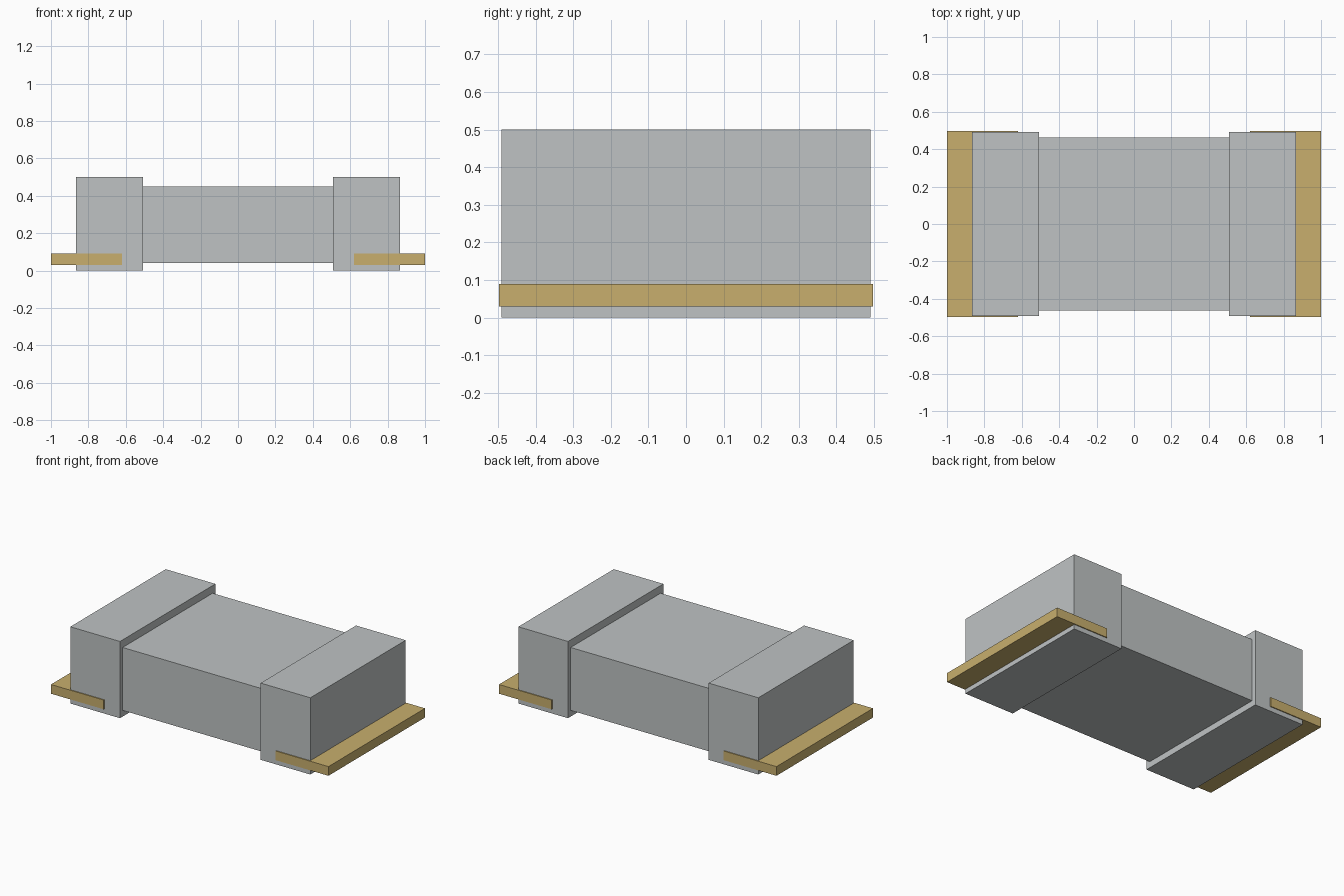
import bpy

cube = bpy.data.objects.get("Cube")
if cube:
    bpy.data.objects.remove(cube, do_unlink=True)


def material(name, rgb):
    m = bpy.data.materials.new(name)
    m.use_nodes = True
    color = (*rgb, 1)
    m.diffuse_color = color
    m.node_tree.nodes["Principled BSDF"].inputs["Base Color"].default_value = color
    return m


def box(name, x, y, z, mat):
    """Box spanning the (low, high) range on each axis."""
    spans = (x, y, z)
    bpy.ops.mesh.primitive_cube_add(size=1, location=[(a + b) / 2 for a, b in spans])
    ob = bpy.context.object
    ob.name = name
    ob.scale = [b - a for a, b in spans]
    bpy.ops.object.transform_apply(location=False, rotation=False, scale=True)
    ob.data.materials.append(mat)
    return ob


grey = material("light grey", (0.52, 0.545, 0.55))
gold = material("pale gold", (0.58, 0.43, 0.155))

# Central body between the two end caps
box("body", (-0.51, 0.51), (-0.463, 0.463), (0.04, 0.45), grey)

# End caps, each with a contact plate slotted through it
for side, s in (("left", 1), ("right", -1)):
    box(side + "_end_cap", sorted((s * 0.507, s * 0.865)), (-0.491, 0.491), (0, 0.5), grey)
    box(side + "_contact_plate", sorted((s * 0.62, s)), (-0.497, 0.497), (0.03, 0.09), gold)
